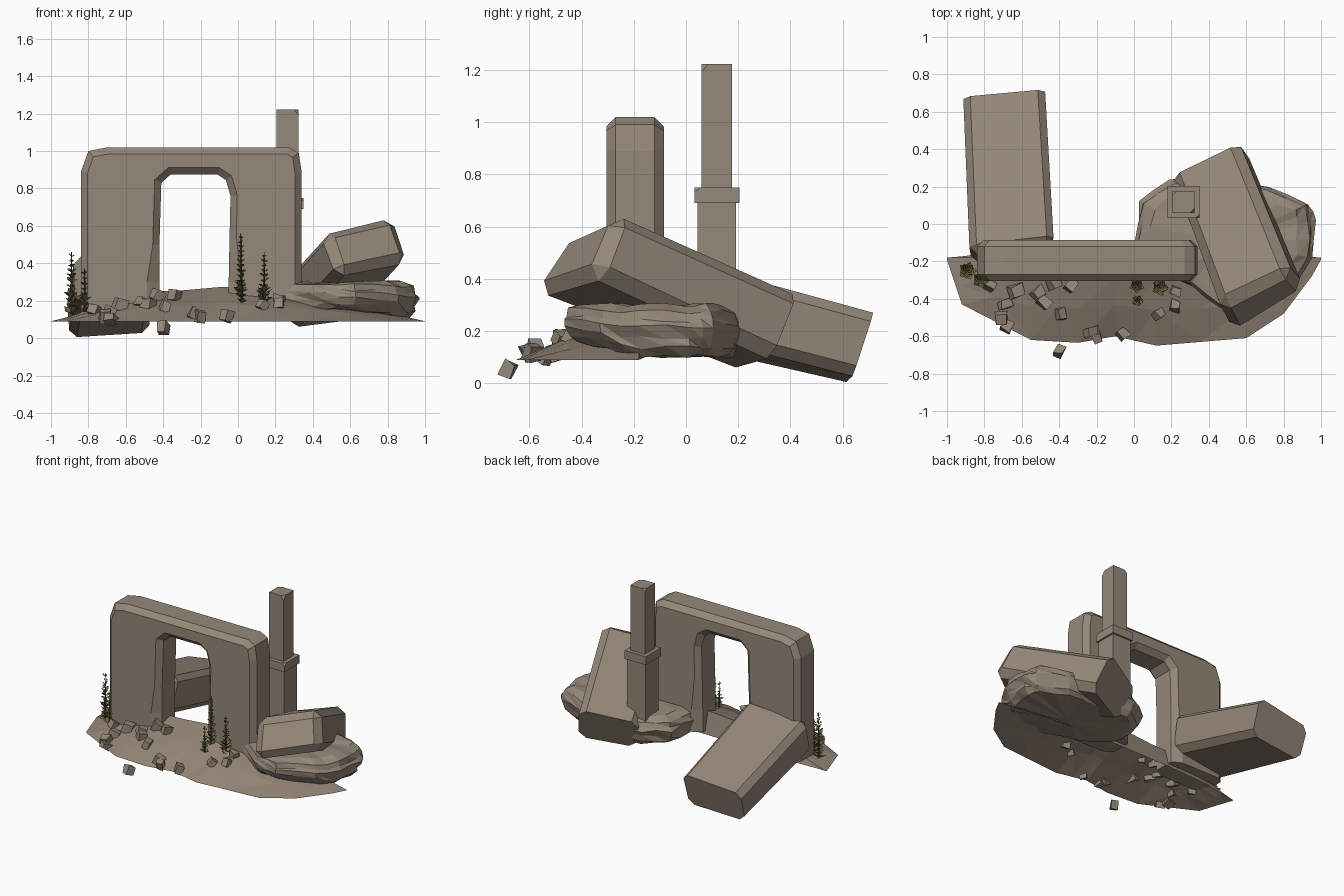
import bpy, bmesh, math, random
from mathutils import Vector, Matrix

if "Cube" in bpy.data.objects:
    bpy.data.objects.remove(bpy.data.objects["Cube"])
random.seed(4)


def material(name, r, g, b):
    m = bpy.data.materials.new(name)
    m.diffuse_color = (r, g, b, 1)
    m.use_nodes = True
    m.node_tree.nodes["Principled BSDF"].inputs["Base Color"].default_value = m.diffuse_color
    return m


STONE = material("weathered stone", 0.305, 0.247, 0.192)
EARTH = material("dry earth", 0.295, 0.236, 0.182)
LEAF = material("olive leaf", 0.15, 0.14, 0.05)
STEM = material("dark stem", 0.10, 0.09, 0.035)


def finish(bm, name, *mats, fix=True):
    if fix:
        bmesh.ops.recalc_face_normals(bm, faces=bm.faces)
    me = bpy.data.meshes.new(name)
    bm.to_mesh(me)
    bm.free()
    for m in mats:
        me.materials.append(m)
    ob = bpy.data.objects.new(name, me)
    bpy.context.collection.objects.link(ob)
    return ob


def interp(x, pts):
    for (a, u), (b, v) in zip(pts, pts[1:]):
        if x <= b:
            return u + (v - u) * (x - a) / (b - a)
    return pts[-1][1]


def block(name, top, bottom, bevel):
    """Six-sided stone from four top and four bottom corners; the low end (first two) stays sharp."""
    bm = bmesh.new()
    t = [bm.verts.new(p) for p in top]
    b = [bm.verts.new(p) for p in bottom]
    bm.faces.new(t)
    bm.faces.new(b[::-1])
    for i in range(4):
        j = (i + 1) % 4
        bm.faces.new((b[i], b[j], t[j], t[i]))
    bmesh.ops.recalc_face_normals(bm, faces=bm.faces)
    low = t[:2] + b[:2]
    edges = [e for e in bm.edges if not (e.verts[0] in low and e.verts[1] in low)]
    bmesh.ops.bevel(bm, geom=edges, offset=bevel, segments=1, profile=0.5, affect='EDGES')
    return finish(bm, name, STONE)


# Arch: one U-shaped profile pushed back, with bevelled front and back rims
FOOT = .14
outer = [(-.84, FOOT), (-.84, .89), (-.80, 1.0), (-.70, 1.02), (.27, 1.02), (.325, .99), (.34, .89), (.34, FOOT)]
inner = [(-.05, FOOT), (-.05, .30), (-.045, .55), (-.04, .76), (-.065, .845), (-.11, .875),
         (-.36, .875), (-.41, .83), (-.42, .50), (-.42, .30), (-.42, FOOT)]
bm = bmesh.new()
front = bm.faces.new([bm.verts.new((x, -.305, z)) for x, z in outer + inner])
ext = bmesh.ops.extrude_face_region(bm, geom=[front], use_keep_orig=True)
bmesh.ops.translate(bm, verts=[v for v in ext['geom'] if isinstance(v, bmesh.types.BMVert)], vec=(0, .22, 0))
bmesh.ops.recalc_face_normals(bm, faces=bm.faces)
rims = [e for e in bm.edges if abs(e.verts[0].co.y - e.verts[1].co.y) < .01
        and max(v.co.z for v in e.verts) > FOOT + .01]
bmesh.ops.bevel(bm, geom=rims, offset=.036, segments=1, profile=0.5, affect='EDGES')
# the inner rim flares wider near the ground
for v in bm.verts:
    if v.co.z < .35 and -.5 < v.co.x < .0 and (v.co.y < -.3 or v.co.y > -.09):
        v.co.x += -.03 if v.co.x < -.25 else .03
finish(bm, "stone_arch", STONE)

# Fallen slabs
block("left_fallen_slab",
      [(-.915, .68, .225), (-.475, .72, .275), (-.425, -.10, .50), (-.88, -.15, .44)],
      [(-.90, .61, .003), (-.475, .64, .03), (-.445, -.17, .24), (-.87, -.22, .19)], .04)
block("right_fallen_slab",
      [(.20, .255, .28), (.56, .43, .35), (.84, -.26, .66), (.46, -.44, .565)],
      [(.28, .17, .055), (.63, .33, .10), (.92, -.35, .42), (.54, -.60, .345)], .05)


# Pillar: wide lower shaft, band and narrow upper shaft, corners chipped off
def shaft(name, half, z0, z1, chips):
    bm = bmesh.new()
    bmesh.ops.create_cube(bm, size=1, matrix=Matrix.Translation((.265, .118, (z0 + z1) / 2))
                          @ Matrix.Diagonal((half * 2, half * 2, z1 - z0, 1)))
    for sx, sy, z, nz, d in chips:
        n = Vector((sx, sy, nz)).normalized()
        p = Vector((.265 + sx * half, .118 + sy * half, z)) - n * d
        bmesh.ops.bisect_plane(bm, geom=bm.verts[:] + bm.edges[:] + bm.faces[:],
                               plane_co=p, plane_no=n, clear_outer=True)
        bmesh.ops.holes_fill(bm, edges=[e for e in bm.edges if e.is_boundary])
    return finish(bm, name, STONE)


shaft("pillar_lower_shaft", .074, .19, .69, [])
shaft("pillar_band", .086, .69, .75, [(1, -1, .75, 1, .012)])
shaft("pillar_upper_shaft", .058, .75, 1.222, [(1, -1, 1.222, .8, .015), (-1, 1, 1.222, 1, .012)])

# Layered boulder: stacked uneven rings following one outline
line = [(0, -.10), (.03, .12), (.19, .24), (.45, .24), (.72, .20), (.94, .11), (.97, .02),
        (.95, -.18), (.86, -.33), (.63, -.47), (.46, -.45), (.30, -.33), (.13, -.25)]
outline = []
for a, b in zip(line, line[1:] + line[:1]):
    outline += [Vector(a), (Vector(a) + Vector(b)) / 2]
bm = bmesh.new()
mid = Vector((.48, -.1))
rings = []
for z, s in ((.11, .86), (.14, .95), (.18, .98), (.225, 1.0), (.245, .98), (.28, .95), (.305, .83)):
    ring = []
    for p in outline:
        q = mid + (p - mid) * (s + random.uniform(-.035, .012))
        lift = .25 * max(0, -.2 - q.y) * (.305 - z) / .195
        ring.append(bm.verts.new((q.x, q.y, z + lift + random.uniform(-.014, .003))))
    rings.append(ring)
n = len(outline)
for r, s in zip(rings, rings[1:]):
    for i in range(n):
        j = (i + 1) % n
        bm.faces.new((r[i], r[j], s[j]))
        bm.faces.new((r[i], s[j], s[i]))
for ring, z in ((rings[0], .11), (rings[-1], .30)):
    c = bm.verts.new((mid.x, mid.y, z))
    for i in range(n):
        bm.faces.new((ring[i], ring[(i + 1) % n], c))
finish(bm, "layered_boulder", STONE)

# Ground: thin sheet rising from a low front edge to the arch, folding down behind it
EDGE = [(-1, -.19), (-.92, -.43), (-.55, -.62), (-.30, -.635), (-.10, -.60), (.12, -.65), (.60, -.61), (.80, -.48),
        (.95, -.28), (1, -.19)]
RISE = [(-1, 0), (-.88, .03), (-.70, .10), (-.40, .165), (-.24, .165), (-.04, .19), (.10, .17), (.35, .14),
        (.7, .07), (1, 0)]
BACK = -.18


def ground_z(x, y):
    yf = interp(x, EDGE)
    t = max(0, min(1, (y - yf) / max(.01, BACK - yf)))
    return .09 + interp(x, RISE) * t ** .8


bm = bmesh.new()
cols = []
for x in (-1, -.92, -.74, -.55, -.42, -.30, -.10, .0, .12, .36, .60, .80, .95, 1):
    yf = interp(x, EDGE)
    ys = [yf + (BACK - yf) * t for t in (0, .4, .75, 1)]
    cols.append([bm.verts.new((x, y, ground_z(x, y))) for y in ys]
                + [bm.verts.new((x, BACK + .035 * min(1, interp(x, RISE) * 10), .09 + interp(x, RISE) * .15))])
for k, (a, b) in enumerate(zip(cols, cols[1:])):
    for i in range(4):
        if k % 2:
            tris = ((a[i], b[i], b[i + 1]), (a[i], b[i + 1], a[i + 1]))
        else:
            tris = ((a[i], b[i], a[i + 1]), (b[i], b[i + 1], a[i + 1]))
        for t in tris:
            bm.faces.new(t)
finish(bm, "ground_mound", EARTH)

# Scattered stones
bm = bmesh.new()
spots = [(-.43, -.31), (-.34, -.33), (-.63, -.36), (-.69, -.43), (-.51, -.37), (-.48, -.42), (-.68, -.55),
         (-.71, -.50), (-.39, -.48), (-.23, -.58), (-.20, -.60), (-.06, -.59), (.13, -.48),
         (.22, -.44), (.22, -.36), (-.77, -.33), (-.40, -.68)]
for x, y in spots:
    z = ground_z(x, y) + .012 if y > -.66 else .052
    rot = Matrix.Rotation(random.uniform(0, 3), 4, 'Z') @ Matrix.Rotation(random.uniform(.2, .6), 4, 'X')
    size = Matrix.Diagonal([random.uniform(.042, .066) for _ in range(3)] + [1])
    made = bmesh.ops.create_cube(bm, size=1, matrix=Matrix.Translation((x, y, z)) @ rot @ size)
    for v in made['verts']:
        v.co += Vector([random.uniform(-.007, .007) for _ in range(3)])
finish(bm, "scattered_stones", STONE)


# Spire plants: thin stem with whorls of broad leaves that shrink upward
def plant(name, x, y, z0, z1, width):
    bm = bmesh.new()
    h = z1 - z0
    bmesh.ops.create_cone(bm, segments=4, radius1=.007, radius2=.002, depth=h,
                          matrix=Matrix.Translation((x, y, (z0 + z1) / 2)))
    for f in bm.faces:
        f.material_index = 1
    levels = int(h / .026)
    for k in range(levels):
        t = k / levels
        count = 5 if t < .3 else 3
        r = width * (1 - .7 * t) * random.uniform(.7, 1.1)
        z = z0 + h * t
        for i in range(count):
            a = k * 1.1 + i * math.tau / count
            d = Vector((math.cos(a), math.sin(a), random.uniform(.3, 1.1)))
            s = Vector((-d.y, d.x, random.uniform(-.5, .5))) * r * .42
            base = Vector((x, y, z))
            m = base + d * r * .55 + Vector((0, 0, .006))
            bm.faces.new([bm.verts.new(p) for p in (base, m - s, base + d * r, m + s)])
    return finish(bm, name, LEAF, STEM, fix=False)


for i, p in enumerate([(-.89, -.25, .13, .46, .05), (-.82, -.30, .14, .37, .045), (.015, -.33, .19, .56, .042),
                       (.02, -.41, .19, .38, .035), (.14, -.34, .19, .46, .045)]):
    plant("spire_plant_%d" % (i + 1), *p)
